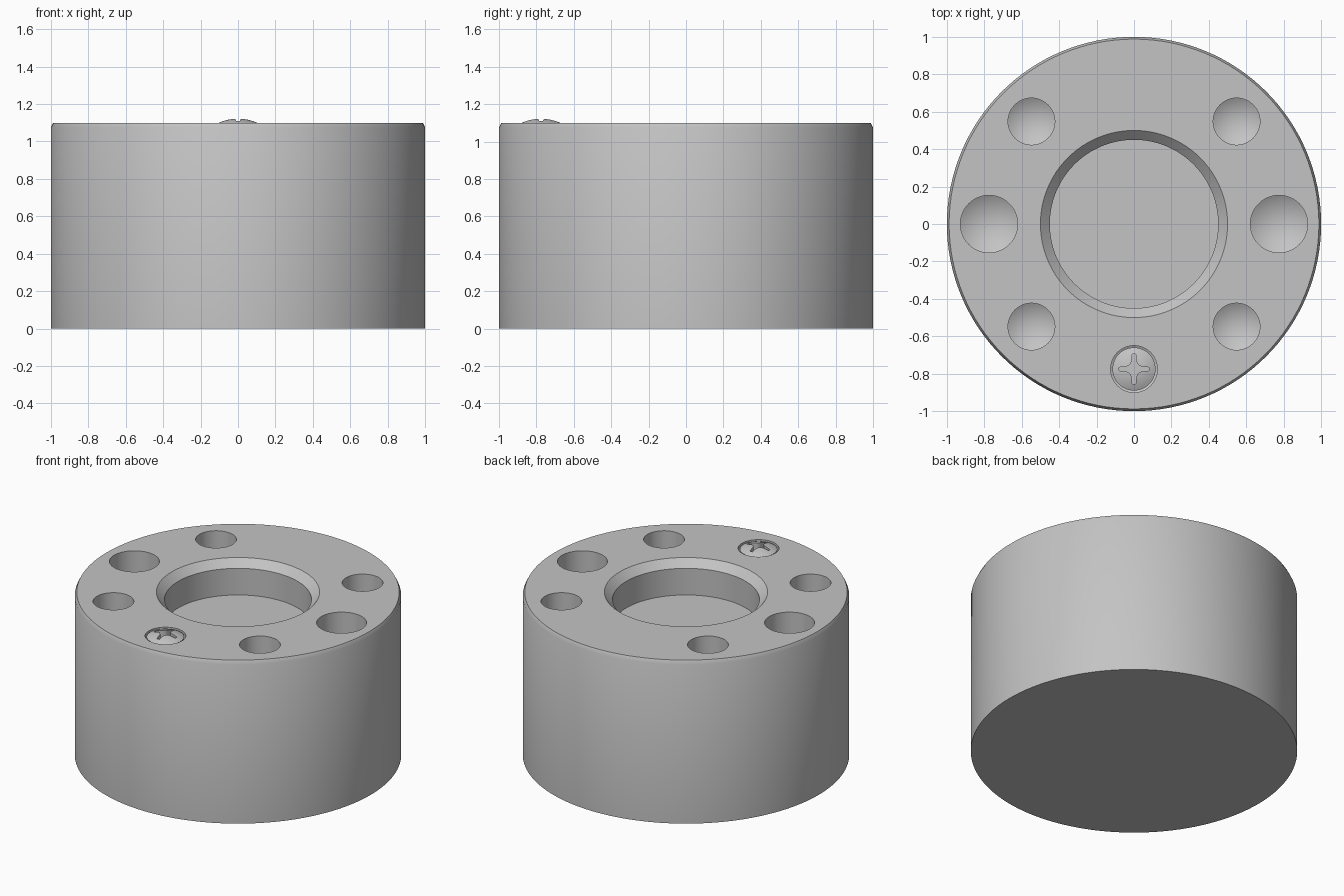
import bpy, bmesh, math

if "Cube" in bpy.data.objects:
    bpy.data.objects.remove(bpy.data.objects["Cube"], do_unlink=True)

TOP = 1.10      # height of the upper face
RING = 0.775    # radius of the hole circle

steel = bpy.data.materials.new("plain grey metal")
steel.use_nodes = True
GREY = (0.55, 0.55, 0.55, 1)
steel.diffuse_color = GREY
steel.node_tree.nodes["Principled BSDF"].inputs["Base Color"].default_value = GREY


def finish(name, bm, location=(0, 0, 0)):
    bmesh.ops.recalc_face_normals(bm, faces=bm.faces)
    mesh = bpy.data.meshes.new(name)
    bm.to_mesh(mesh)
    bm.free()
    mesh.materials.append(steel)
    obj = bpy.data.objects.new(name, mesh)
    obj.location = location
    bpy.context.collection.objects.link(obj)
    return obj


def lathe(name, profile, steps, location=(0, 0, 0)):
    """Spin a (radius, height) profile round the z axis."""
    bm = bmesh.new()
    verts = [bm.verts.new((r, 0, z)) for r, z in profile]
    edges = [bm.edges.new(pair) for pair in zip(verts, verts[1:])]
    bmesh.ops.spin(bm, geom=verts + edges, cent=(0, 0, 0), axis=(0, 0, 1),
                   angle=math.tau, steps=steps)
    bmesh.ops.remove_doubles(bm, verts=bm.verts, dist=1e-5)
    return finish(name, bm, location)


def cut(obj, cutters):
    """Subtract the cutters, bake the result and discard them."""
    for cutter in cutters:
        cutter.hide_render = True
        mod = obj.modifiers.new("cut", 'BOOLEAN')
        mod.operation = 'DIFFERENCE'
        mod.solver = 'EXACT'
        mod.object = cutter
    graph = bpy.context.evaluated_depsgraph_get()
    baked = bpy.data.meshes.new_from_object(obj.evaluated_get(graph))
    obj.modifiers.clear()
    obj.data = baked
    for cutter in cutters:
        bpy.data.objects.remove(cutter, do_unlink=True)


def smooth(obj):
    bpy.ops.object.select_all(action='DESELECT')
    obj.select_set(True)
    bpy.context.view_layer.objects.active = obj
    bpy.ops.object.shade_smooth_by_angle(angle=math.radians(30))


# Cylindrical body with a chamfered rim and a shallow central recess
body = lathe("body", [(0, 0), (1, 0), (1, TOP - 0.025), (0.988, TOP),
                      (0.5, TOP), (0.45, TOP - 0.05), (0.45, 0.87), (0, 0.87)], 128)

# Drilled holes with conical ends: two large, four small, one for the screw
drills = []
places = [(0, 0.153), (180, 0.153), (-90, 0.125)]
places += [(a, 0.125) for a in (45, 135, 225, 315)]
for angle, radius in places:
    a = math.radians(angle)
    floor = 0.6
    tip = floor - radius * math.tan(math.radians(31))
    drills.append(lathe("drill", [(0, tip), (radius, floor), (radius, TOP + 0.1),
                                  (0, TOP + 0.1)], 48,
                        (RING * math.cos(a), RING * math.sin(a), 0)))
cut(body, drills)
smooth(body)

# Domed screw sitting in the front hole
HEAD, DOME = 0.115, 0.25
profile = [(0, 0.5), (0.06, 0.5), (0.06, 1.0), (HEAD, 1.0)]
for i in range(9):
    r = HEAD * (1 - i / 8)
    profile.append((r, TOP + 0.022 - DOME + math.sqrt(DOME * DOME - r * r)))
screw = lathe("screw", profile, 64, (0, -RING, 0))

# Cross-shaped drive recess with rounded inner corners
bm = bmesh.new()
outline = []
for quarter in range(4):
    points = [(0.08, -0.009), (0.08, 0.009)]
    for i in range(7):
        t = math.radians(270 - 15 * i)
        points.append((0.05 + 0.038 * math.cos(t), 0.05 + 0.038 * math.sin(t)))
    c, s = math.cos(quarter * math.pi / 2), math.sin(quarter * math.pi / 2)
    outline += [bm.verts.new((x * c - y * s, x * s + y * c, 1.065)) for x, y in points]
base = bm.faces.new(outline)
top = bmesh.ops.extrude_face_region(bm, geom=[base])
bmesh.ops.translate(bm, vec=(0, 0, 0.15),
                    verts=[v for v in top["geom"] if isinstance(v, bmesh.types.BMVert)])
cut(screw, [finish("drive_cutter", bm, (0, -RING, 0))])
smooth(screw)
